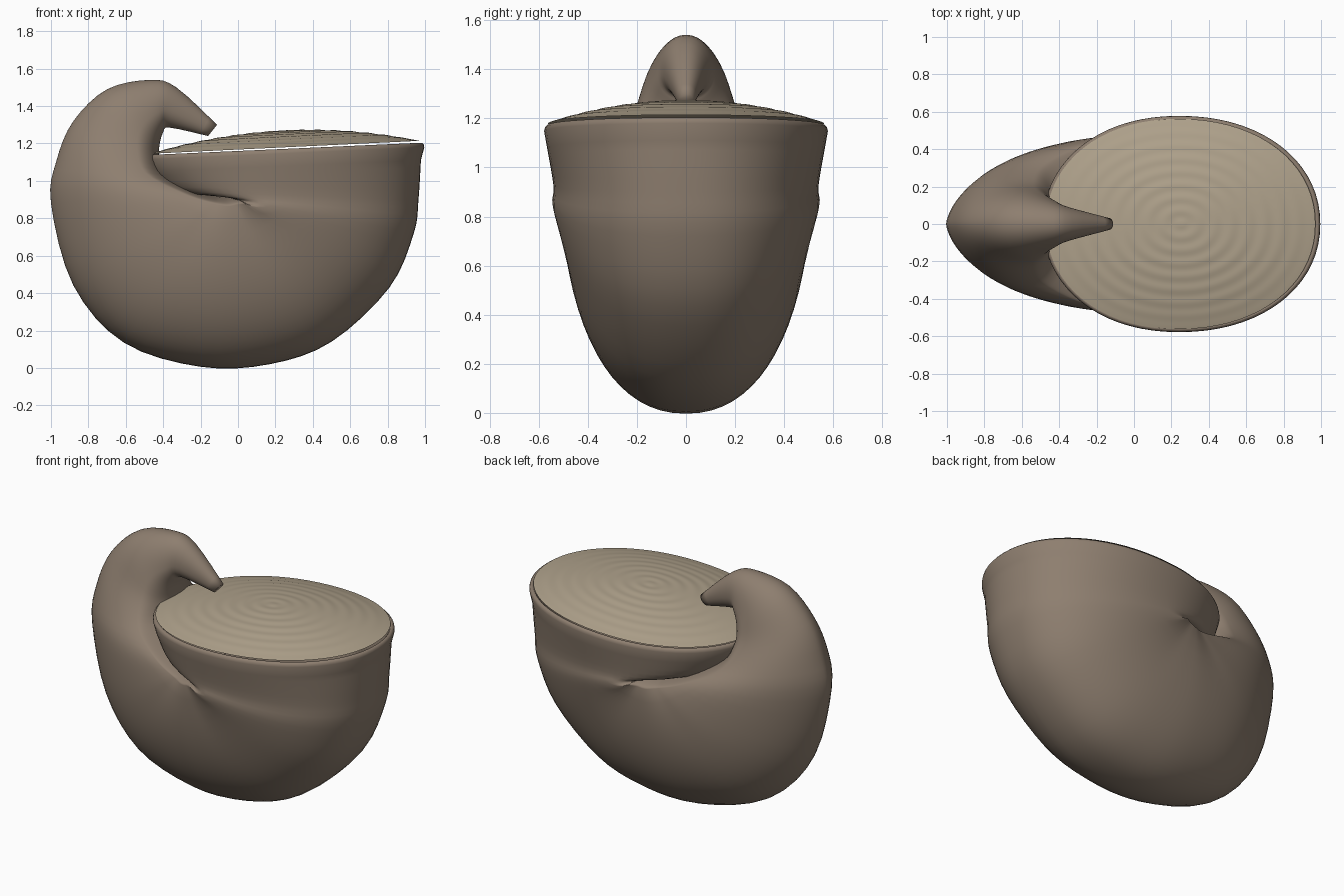
import bpy, bmesh
from math import sin, cos, pi, copysign

if "Cube" in bpy.data.objects:
    bpy.data.objects.remove(bpy.data.objects["Cube"])

def material(name, col):
    m = bpy.data.materials.new(name)
    m.diffuse_color = (*col, 1)
    m.use_nodes = True
    m.node_tree.nodes["Principled BSDF"].inputs["Base Color"].default_value = m.diffuse_color
    return m

def finish(bm, name, mat):
    bmesh.ops.recalc_face_normals(bm, faces=bm.faces)
    me = bpy.data.meshes.new(name)
    bm.to_mesh(me)
    bm.free()
    ob = bpy.data.objects.new(name, me)
    bpy.context.collection.objects.link(ob)
    me.materials.append(mat)
    for p in me.polygons:
        p.use_smooth = True
    return ob

def power(v, e):
    return copysign(abs(v) ** e, v)

def section(st, count):
    """Egg-shaped ring between outer and inner point, widest at fraction m, pointiness e."""
    px, pz, qx, qz, w, m, e = st
    pts = []
    for i in range(count):
        a = 2 * pi * i / count
        c = power(cos(a), 0.94)
        s = m - m * c if c > 0 else m - (1 - m) * c
        pts.append((px + (qx - px) * s, w * power(sin(a), e), pz + (qz - pz) * s))
    return pts

def spline(st, steps):
    out = []
    for i in range(len(st) - 1):
        a, b, c, d = st[max(i - 1, 0)], st[i], st[i + 1], st[min(i + 2, len(st) - 1)]
        for k in range(steps):
            t = k / steps
            out.append([0.5 * (2 * q + (r - p) * t + (2 * p - 5 * q + 4 * r - s) * t * t
                        + (3 * q - p - 3 * r + s) * t ** 3) for p, q, r, s in zip(a, b, c, d)])
    return out + [list(st[-1])]

def loft(bm, rings):
    vs = [[bm.verts.new(p) for p in r] for r in rings]
    for a, b in zip(vs, vs[1:]):
        for i in range(len(a)):
            j = (i + 1) % len(a)
            bm.faces.new((a[i], a[j], b[j], b[i]))
    return vs

shell_mat = material("shell_brown", (0.27, 0.21, 0.16))
lid_mat = material("lid_tan", (0.43, 0.36, 0.26))
N = 72

# Rolled rim bead: a half-round swept along the mouth
rim = []
for i in range(7):
    a = pi * (1.0 - i / 5)
    dx, dz = 0.016 * cos(a), 0.025 * sin(a)
    rim.append((0.98 + dx, 1.18 + dz, -0.47 - dx, 1.115 + dz, 0.562 + dx, 0.51, 0.95))

# Belly fan and curled tip (outer x,z, inner x,z, half width, widest fraction, pointiness)
body = [
    (0.978, 1.11, -0.465, 1.05, 0.566, 0.51, .95), (0.965, 0.90, -0.37, 0.945, 0.54, 0.57, .9),
    (0.94, 0.72, -0.15, 0.93, 0.545, 0.70, .88), (0.81, 0.43, -0.03, 0.92, 0.535, 0.90, .85),
    (0.50, 0.14, -0.03, 0.92, 0.51, 0.94, .85), (0.17, 0.02, -0.05, 0.92, 0.50, 0.94, .88),
    (-0.20, 0.006, -0.06, 0.92, 0.49, 0.94, .92), (-0.61, 0.135, -0.08, 0.92, 0.47, 0.94, 1.0),
    (-0.88, 0.44, -0.11, 0.92, 0.455, 0.93, 1.15), (-1.0, 0.88, -0.22, 0.95, 0.41, 0.88, 1.3),
    (-0.97, 1.11, -0.38, 1.03, 0.31, 0.80, 1.2), (-0.88, 1.32, -0.42, 1.12, 0.225, 0.74, 1.1),
    (-0.70, 1.49, -0.42, 1.19, 0.175, 0.66, 1.0), (-0.47, 1.54, -0.40, 1.26, 0.125, 0.62, 1.0),
    (-0.33, 1.50, -0.365, 1.285, 0.09, 0.58, .95), (-0.112, 1.30, -0.16, 1.24, 0.032, 0.5, .92)]
bm = bmesh.new()
rings = loft(bm, [section(s, N) for s in rim[:-1] + spline(body, 4)])
bm.faces.new(rings[-1])
finish(bm, "coiled_shell", shell_mat)

# Domed lid with concentric ripples
edge = section((0.97, 0, -0.47, 0, 0.562, 0.51, .95), N)
cx, K = 0.25, 54
lid_rings = []
for k in range(1, K + 1):
    r = k / K
    ring = []
    for x, y, _ in edge:
        X, Y = cx + (x - cx) * r, y * r
        z = 1.146 + (X + 0.45) * 0.048 + 0.09 * (1 - r * r) + 0.0015 * cos(r * 2 * pi * 8) * (1 - r ** 6)
        ring.append((X, Y, z))
    lid_rings.append(ring)
bm = bmesh.new()
rings = loft(bm, lid_rings)
bm.faces.new(rings[0])
finish(bm, "rippled_lid", lid_mat)
